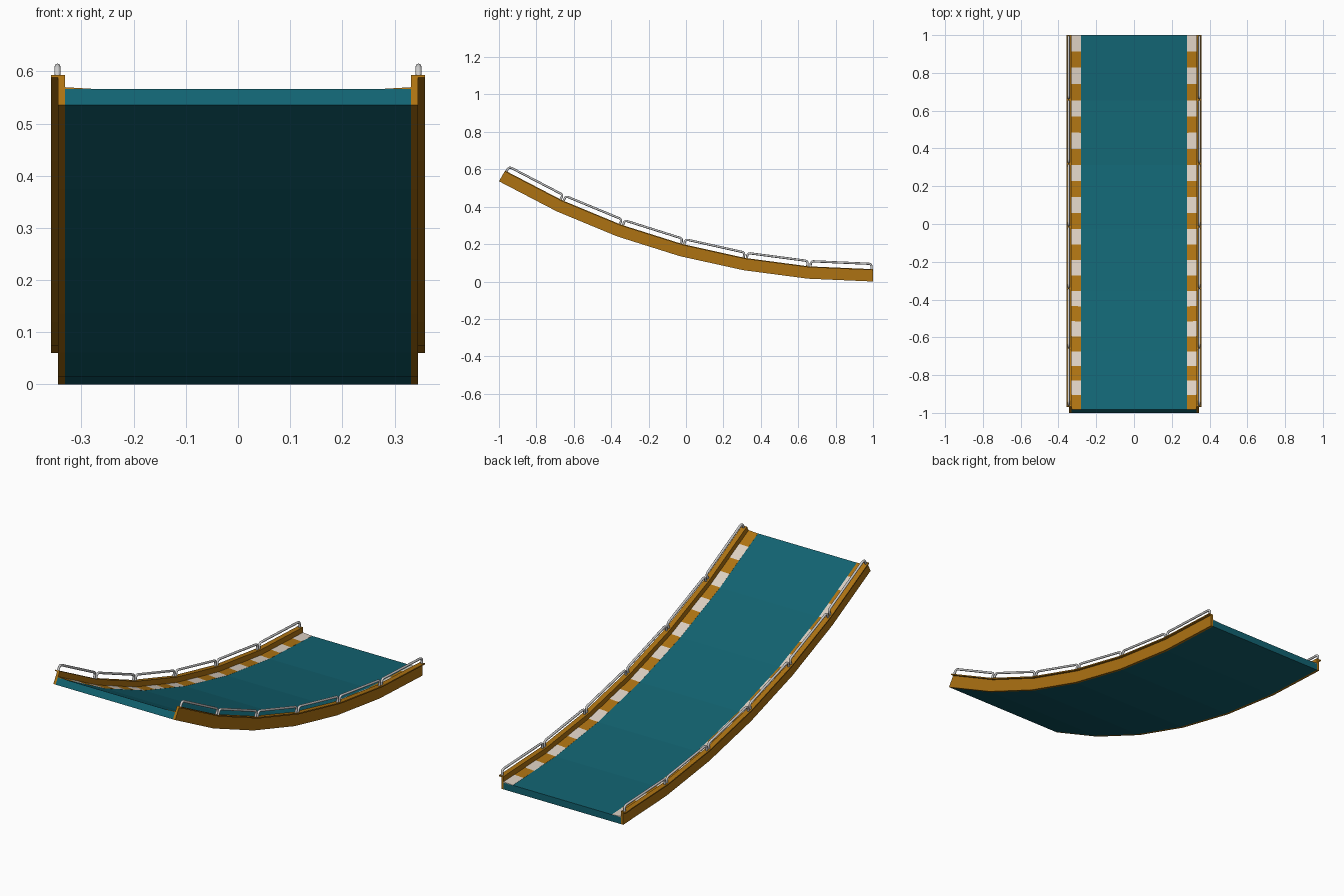
import bpy, bmesh, math
from mathutils import Vector

if "Cube" in bpy.data.objects:
    bpy.data.objects.remove(bpy.data.objects["Cube"])

R, SEGS, STEP = 4.0, 6, math.radians(5)   # underside radius, faceted 30 degree arc


def material(name, color):
    m = bpy.data.materials.new(name)
    m.diffuse_color = (*color, 1)
    m.use_nodes = True
    m.node_tree.nodes["Principled BSDF"].inputs["Base Color"].default_value = m.diffuse_color
    return m


TEAL = material("teal", (0.006, 0.125, 0.165))
ORANGE = material("orange", (0.42, 0.17, 0.006))
WHITE = material("off_white", (0.72, 0.63, 0.54))


def station(x, h, t):
    """Point at side offset x, height h above the underside, t segments from the low end."""
    i = min(int(t), SEGS - 1)

    def on_arc(k):
        a = k * STEP
        return Vector((x, 1 - (R - h) * math.sin(a), R - (R - h) * math.cos(a)))
    return on_arc(i).lerp(on_arc(i + 1), t - i)


def sweep(name, profile, mats, mirror=False, per_seg=1):
    """Extrude a closed (x, h) profile along the arc, alternating materials per band."""
    bm = bmesh.new()
    n = SEGS * per_seg
    rings = [[bm.verts.new(station(x, h, k / per_seg)) for x, h in profile]
             for k in range(n + 1)]
    for k in range(n):
        a, b = rings[k], rings[k + 1]
        for j in range(len(profile)):
            j2 = (j + 1) % len(profile)
            f = bm.faces.new((a[j], a[j2], b[j2], b[j]))
            f.material_index = k % len(mats)
    bm.faces.new(rings[0])
    bm.faces.new(rings[-1]).material_index = n % 2 if len(mats) > 1 else 0
    if len(mats) > 1:
        bm.faces.ensure_lookup_table()
        bm.faces[-1].material_index = (n - 1) % len(mats)
    bmesh.ops.recalc_face_normals(bm, faces=bm.faces)
    me = bpy.data.meshes.new(name)
    bm.to_mesh(me)
    bm.free()
    for m in mats:
        me.materials.append(m)
    ob = bpy.data.objects.new(name, me)
    bpy.context.collection.objects.link(ob)
    if mirror:
        ob.modifiers.new("mirror", 'MIRROR')
    return ob


def box(x0, x1, h0, h1):
    return [(x0, h0), (x1, h0), (x1, h1), (x0, h1)]


# Road deck
sweep("road_deck", box(-0.332, 0.332, 0, 0.035), [TEAL])

# Side walls with a thin overhanging cap
sweep("side_wall", [(0.332, 0), (0.345, 0), (0.345, 0.060), (0.358, 0.060),
                    (0.358, 0.066), (0.332, 0.066)], [ORANGE], mirror=True)

# Striped kerbs, sloping up toward the walls
sweep("striped_kerb", [(0.28, 0.034), (0.332, 0.034), (0.332, 0.039), (0.28, 0.0355)],
      [WHITE, ORANGE], mirror=True, per_seg=4)

# Guard rails: one bent tube per segment on each side
curve = bpy.data.curves.new("guard_rails", 'CURVE')
curve.dimensions = '3D'
curve.bevel_depth = 0.006
curve.bevel_resolution = 2
curve.use_fill_caps = True
TOP, INSET, BEND = 0.030, 0.009, 0.014
for side in (-1, 1):
    for i in range(SEGS):
        p = station(side * 0.346, 0.064, i)
        q = station(side * 0.346, 0.064, i + 1)
        along = (q - p).normalized()
        up = Vector((0, along.z, -along.y))
        length = (q - p).length
        # rounded corner from the post into the rail
        half = [(INSET, 0)] + [(INSET + BEND * (1 - math.cos(a)), TOP - BEND * (1 - math.sin(a)))
                               for a in (0, math.pi / 6, math.pi / 3, math.pi / 2)]
        path = half + [(length - d, h) for d, h in reversed(half)]
        sp = curve.splines.new('POLY')
        sp.points.add(len(path) - 1)
        for pt, (d, h) in zip(sp.points, path):
            pt.co = (*(p + along * d + up * h), 1)
        sp.use_smooth = True
rails = bpy.data.objects.new("guard_rails", curve)
bpy.context.collection.objects.link(rails)
